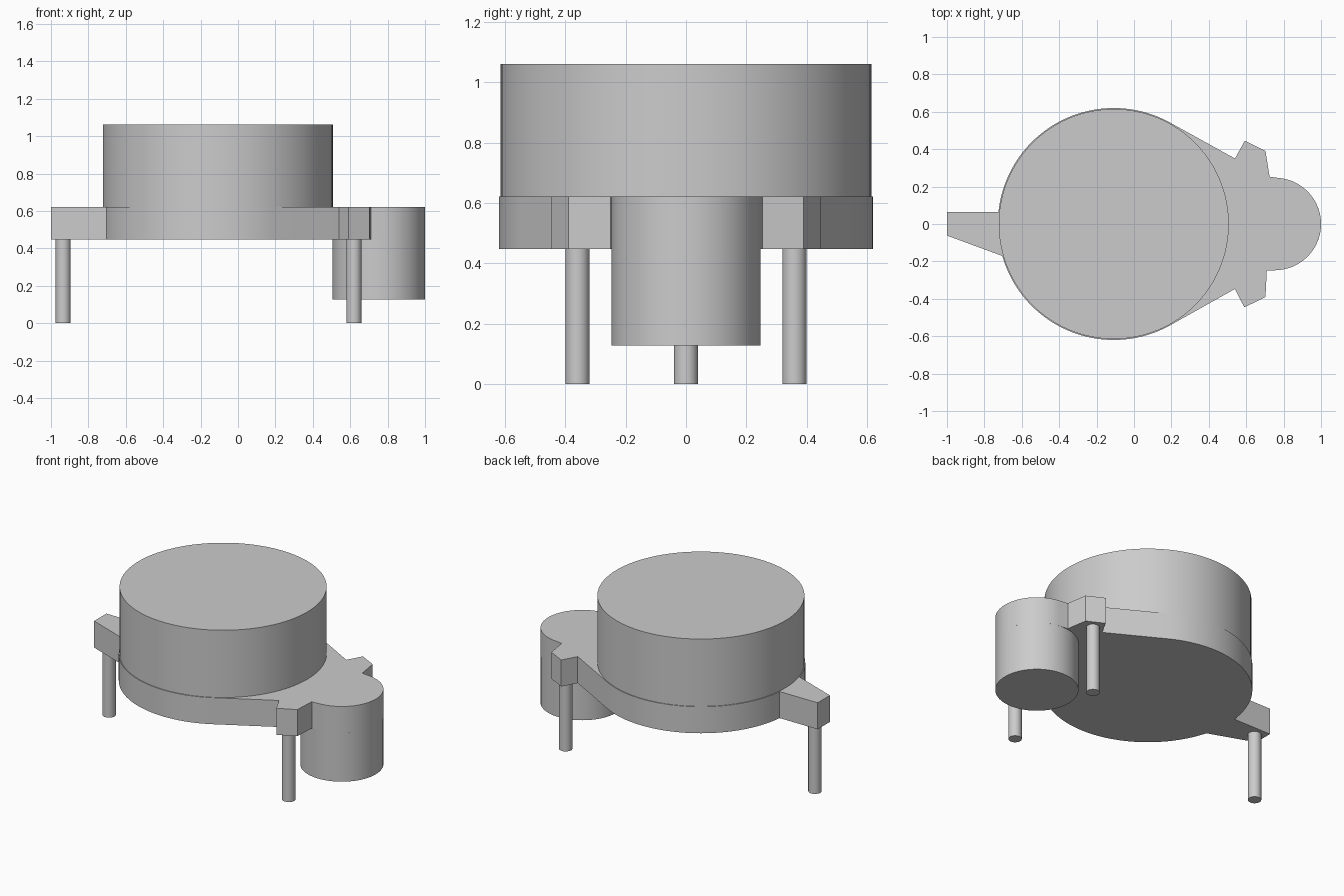
import bpy, bmesh, math
from math import radians, cos, sin

cube = bpy.data.objects.get("Cube")
if cube:
    bpy.data.objects.remove(cube, do_unlink=True)

grey = bpy.data.materials.new("plain grey")
grey.use_nodes = True
grey.diffuse_color = (0.6, 0.6, 0.6, 1)
grey.node_tree.nodes["Principled BSDF"].inputs["Base Color"].default_value = (0.6, 0.6, 0.6, 1)


def arc(cx, r, start, end, steps):
    """Points on a circle centred on the x axis, angles in degrees."""
    angles = [radians(start + (end - start) * i / steps) for i in range(steps + 1)]
    return [(cx + r * cos(a), r * sin(a)) for a in angles]


def prism(name, outline, bottom, top):
    """Extrude a counter-clockwise outline between two heights."""
    bm = bmesh.new()
    face = bm.faces.new([bm.verts.new((x, y, bottom)) for x, y in outline])
    grown = bmesh.ops.extrude_face_region(bm, geom=[face])["geom"]
    bmesh.ops.translate(bm, vec=(0, 0, top - bottom),
                        verts=[v for v in grown if isinstance(v, bmesh.types.BMVert)])
    bmesh.ops.recalc_face_normals(bm, faces=bm.faces)
    mesh = bpy.data.meshes.new(name)
    bm.to_mesh(mesh)
    bm.free()
    mesh.materials.append(grey)
    obj = bpy.data.objects.new(name, mesh)
    bpy.context.collection.objects.link(obj)
    bpy.ops.object.select_all(action='DESELECT')
    obj.select_set(True)
    bpy.context.view_layer.objects.active = obj
    bpy.ops.object.shade_smooth_by_angle(angle=radians(20))
    return obj


def cylinder(name, x, y, r, bottom, top, sides):
    obj = prism(name, arc(0, r, 0, 360 - 360 / sides, sides - 1), bottom, top)
    obj.location = (x, y, 0)


# Mounting plate: round rim, pointed rear tab, two side lugs, rounded nose
PLATE_LOW, PLATE_HIGH = 0.447, 0.621
DRUM_X, NOSE_X = -0.108, 0.753
lug = [(0.54, 0.35), (0.593, 0.446), (0.703, 0.39), (0.725, 0.253)]
near_lug = [(0.54, -0.347), (0.59, -0.446), (0.703, -0.39), (0.71, -0.25)]
tab = [(-1, 0.065), (-1, -0.062)]
outline = (near_lug + arc(NOSE_X, 0.247, -86, 86, 40) + lug[::-1]
           + arc(DRUM_X, 0.62, 62, 174, 48) + tab
           + arc(DRUM_X, 0.62, 196, 298, 44))
prism("mounting_plate", outline, PLATE_LOW, PLATE_HIGH)

# Main drum on the plate and the small drum hanging from its nose
cylinder("main_drum", DRUM_X, 0, 0.615, PLATE_HIGH, 1.062, 96)
cylinder("small_drum", NOSE_X, 0, 0.247, 0.128, PLATE_LOW, 72)

# Three pin legs
for name, x, y in (("rear_leg", -0.935, 0), ("left_leg", 0.62, 0.36), ("right_leg", 0.62, -0.36)):
    cylinder(name, x, y, 0.04, 0, PLATE_LOW, 24)
